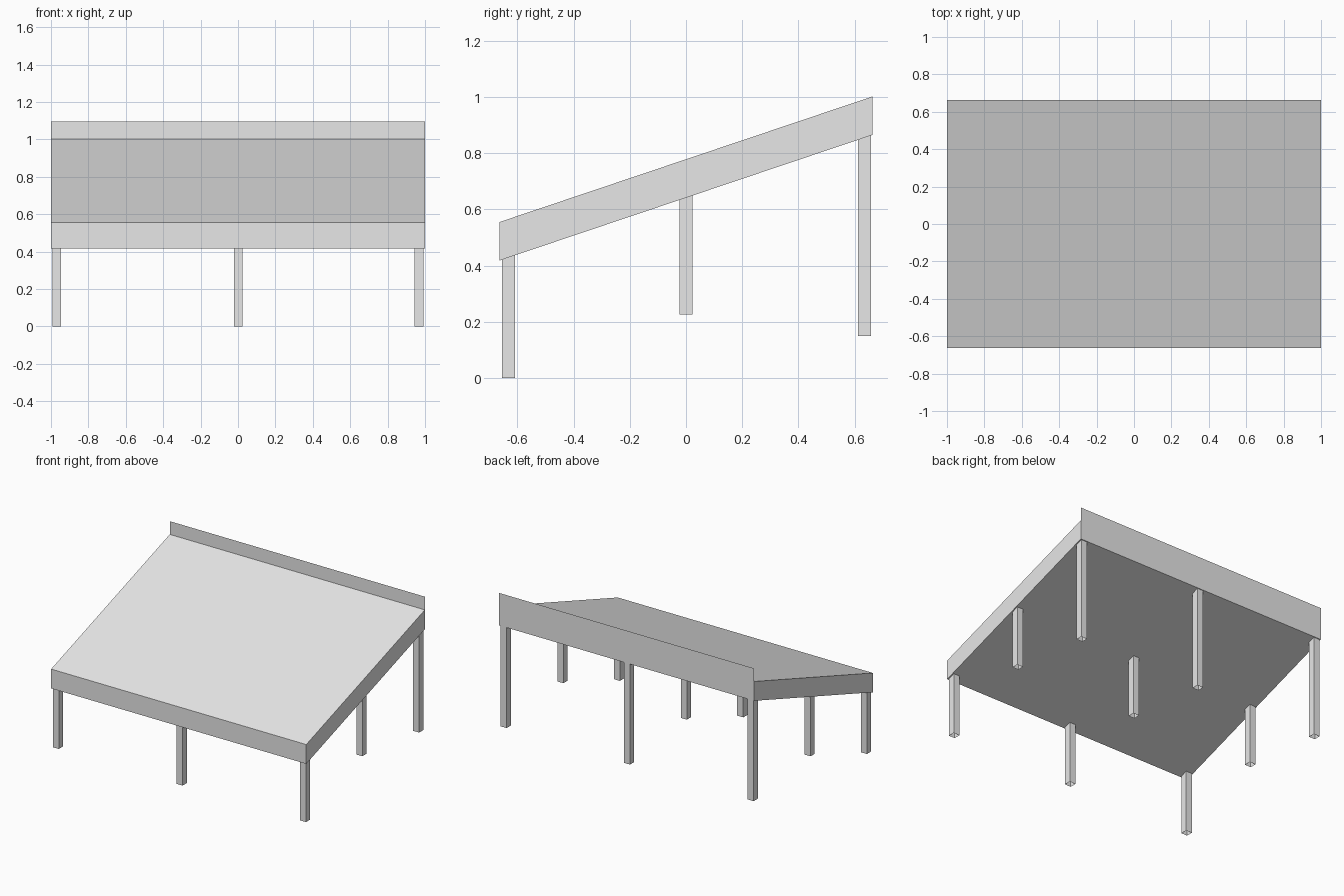
import bpy
import bmesh

cube = bpy.data.objects.get("Cube")
if cube:
    bpy.data.objects.remove(cube, do_unlink=True)

HALF_X, HALF_Y = 1.0, 0.664
FRONT_LOW, BACK_LOW, DEPTH = 0.418, 0.865, 0.137
BOARD_TOP = 1.095
POST = 0.047

grey = bpy.data.materials.new("light grey")
grey.use_nodes = True
grey.diffuse_color = (0.8, 0.8, 0.8, 1)
grey.node_tree.nodes["Principled BSDF"].inputs["Base Color"].default_value = (0.8, 0.8, 0.8, 1)


def underside(y):
    """Height of the sloping roof underside at depth y."""
    t = (y + HALF_Y) / (2 * HALF_Y)
    return FRONT_LOW + t * (BACK_LOW - FRONT_LOW)


def finish(name, bm):
    mesh = bpy.data.meshes.new(name)
    bm.to_mesh(mesh)
    bm.free()
    mesh.materials.append(grey)
    obj = bpy.data.objects.new(name, mesh)
    bpy.context.collection.objects.link(obj)
    return obj


def sloped_box(name, centre, size, low, high, open_bottom=False):
    """Box whose bottom and top heights follow functions of y."""
    bm = bmesh.new()
    bmesh.ops.create_cube(bm, size=1)
    if open_bottom:
        bottom = [f for f in bm.faces if f.normal.z < -0.5]
        bmesh.ops.delete(bm, geom=bottom, context='FACES_ONLY')
    for v in bm.verts:
        x = centre[0] + v.co.x * size[0]
        y = centre[1] + v.co.y * size[1]
        v.co = (x, y, high(y) if v.co.z > 0 else low(y))
    return finish(name, bm)


# Sloping roof slab with upright edges
sloped_box("roof_slab", (0, 0), (2 * HALF_X, 2 * HALF_Y),
           underside, lambda y: underside(y) + DEPTH)

# Thin upright board along the high rear edge
bm = bmesh.new()
corners = [(HALF_X, BACK_LOW), (-HALF_X, BACK_LOW),
           (-HALF_X, BOARD_TOP), (HALF_X, BOARD_TOP)]
bm.faces.new([bm.verts.new((x, HALF_Y + 0.001, z)) for x, z in corners])
finish("rear_board", bm)

# Three rows of hollow square posts, cut to the roof slope
rows = {"front": (-0.632, 0.0), "middle": (0.0, 0.225), "rear": (0.636, 0.15)}
columns = {"right": -0.969, "centre": 0.001, "left": 0.968}
for row, (y, foot) in rows.items():
    for side, x in columns.items():
        sloped_box(f"{row}_{side}_post", (x, y), (POST, POST),
                   lambda _, foot=foot: foot, underside, open_bottom=True)
